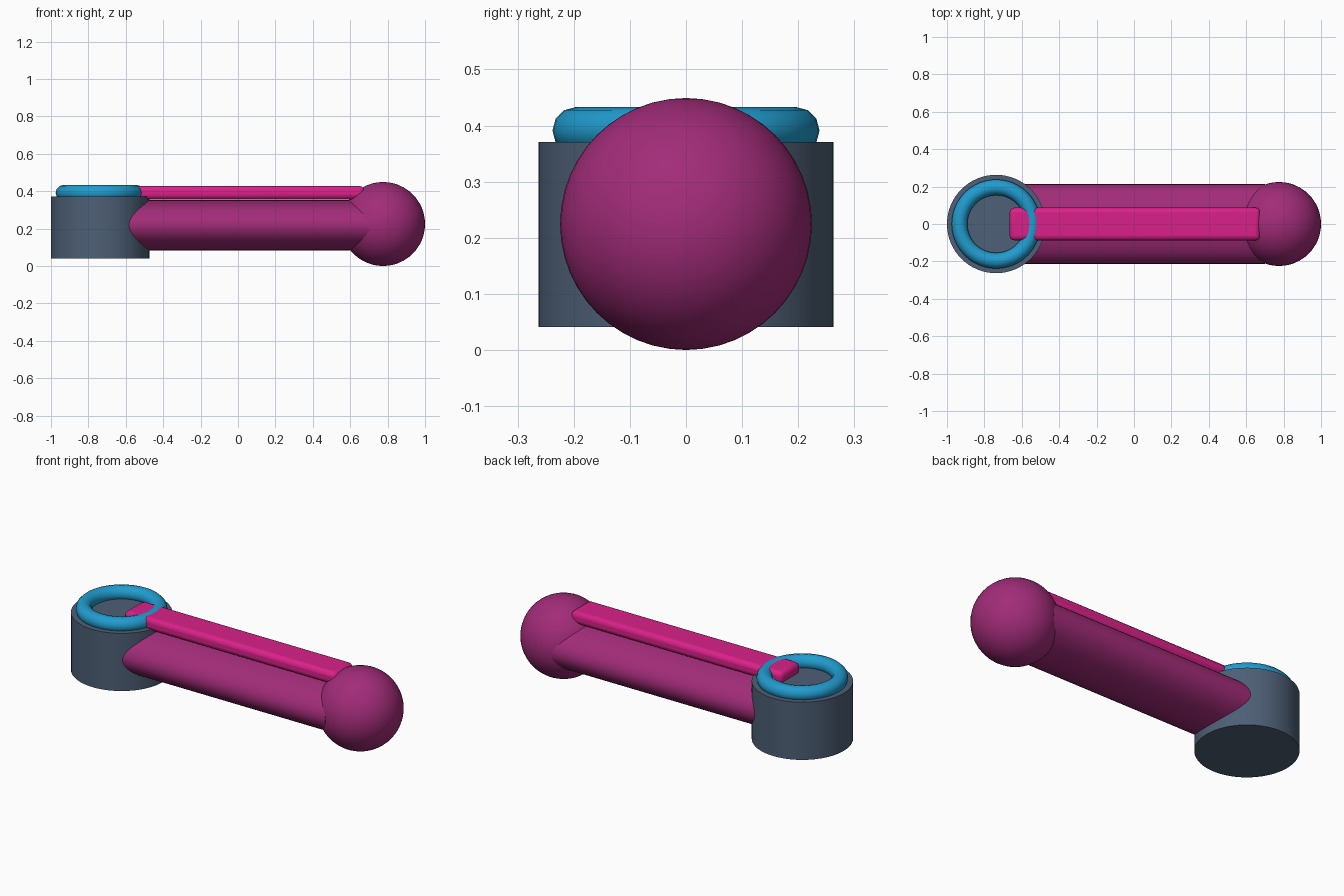
import bpy
from math import pi, radians

if "Cube" in bpy.data.objects:
    bpy.data.objects.remove(bpy.data.objects["Cube"])


def finish(name, color, smooth=True):
    ob = bpy.context.object
    ob.name = name
    bpy.ops.object.transform_apply(location=False, rotation=True, scale=True)
    mat = bpy.data.materials.new(name + "_color")
    mat.diffuse_color = (*color, 1)
    mat.use_nodes = True
    mat.node_tree.nodes["Principled BSDF"].inputs["Base Color"].default_value = mat.diffuse_color
    ob.data.materials.append(mat)
    if smooth:
        bpy.ops.object.shade_smooth_by_angle(angle=radians(40))
    return ob


SLATE = (0.075, 0.115, 0.18)
PURPLE = (0.36, 0.025, 0.19)
PINK = (0.70, 0.015, 0.25)
BLUE = (0.015, 0.33, 0.62)

# Upright socket at the left end
bpy.ops.mesh.primitive_cylinder_add(vertices=64, radius=0.263, depth=0.33,
                                    location=(-0.737, 0, 0.206))
finish("socket", SLATE)

# Collar ring lying on top of the socket
bpy.ops.mesh.primitive_torus_add(major_segments=48, minor_segments=12,
                                 major_radius=0.196, minor_radius=0.042,
                                 location=(-0.737, 0, 0.391))
finish("collar_ring", BLUE)

# Main arm: tube with an oval cross-section
bpy.ops.mesh.primitive_cylinder_add(vertices=48, radius=1, depth=1,
                                    location=(-0.01, 0, 0.218),
                                    rotation=(0, pi / 2, 0))
bpy.context.object.scale = (0.134, 0.213, 1.42)
finish("arm", PURPLE)

# Ball at the right end
bpy.ops.mesh.primitive_uv_sphere_add(segments=48, ring_count=24, radius=0.2245,
                                     location=(0.7755, 0, 0.2245))
finish("ball_end", PURPLE)

# Rounded strip along the top of the arm
bpy.ops.mesh.primitive_cube_add(size=1, location=(0.005, 0, 0.392))
bpy.context.object.scale = (1.34, 0.175, 0.072)
strip = finish("top_strip", PINK, smooth=False)
bevel = strip.modifiers.new("rounded_edges", 'BEVEL')
bevel.width = 0.025
bevel.segments = 3
bpy.ops.object.shade_smooth_by_angle(angle=radians(40))
